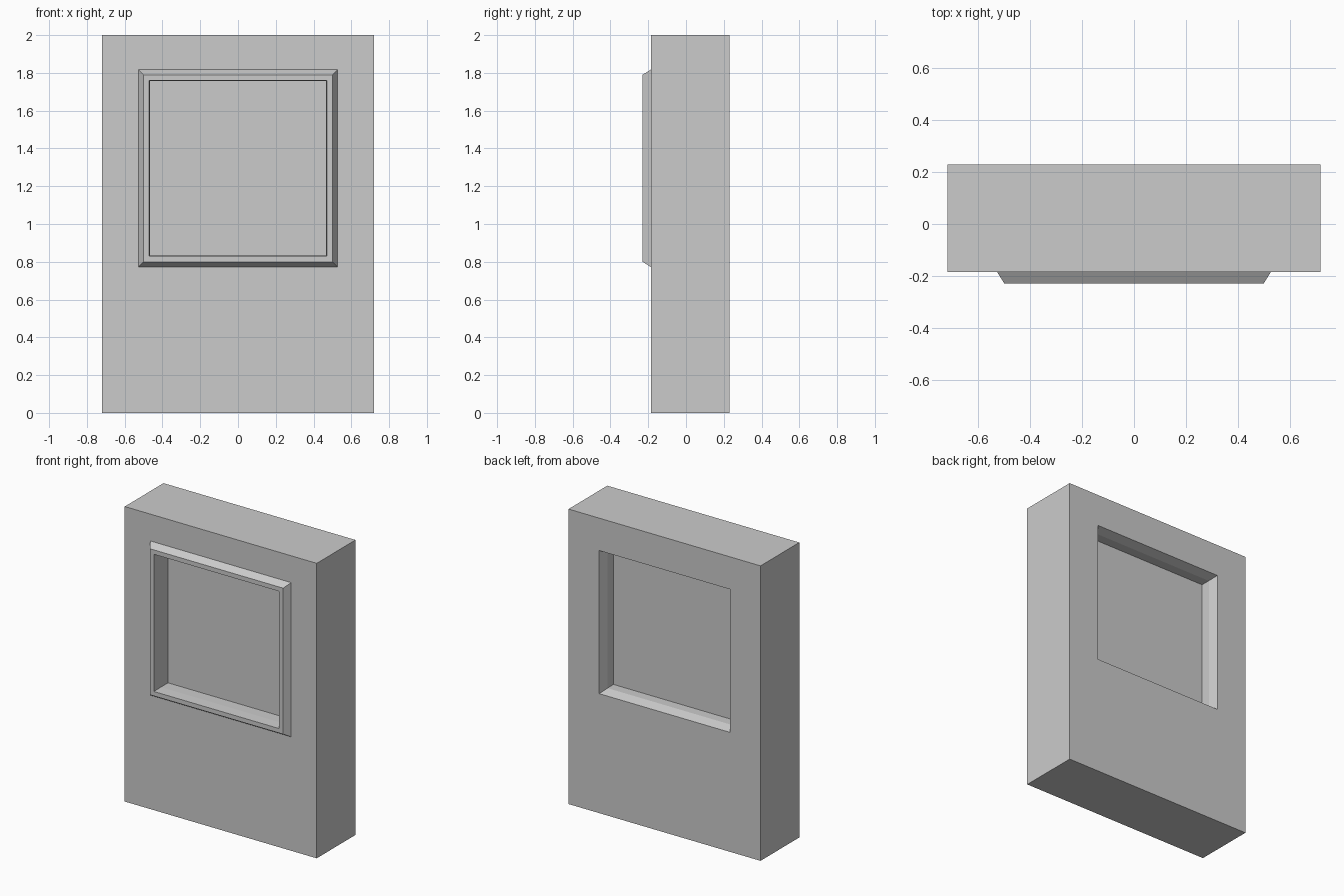
import bpy
import bmesh

if "Cube" in bpy.data.objects:
    bpy.data.objects.remove(bpy.data.objects["Cube"])

OPENING_Z = 1.295   # height of the window centre

grey = bpy.data.materials.new("concrete_grey")
grey.diffuse_color = (0.6, 0.6, 0.6, 1.0)
grey.use_nodes = True
grey.node_tree.nodes["Principled BSDF"].inputs["Base Color"].default_value = grey.diffuse_color


def window_loop(half_width, y):
    """Rectangle around the opening: x half-size, bottom, top, depth."""
    half_height = half_width - 0.005
    return (half_width, OPENING_Z - half_height, OPENING_Z + half_height, y)


def loft(name, loops, cap_start=False, cap_end=False):
    """Join rectangles one after another into a flat-faced shell."""
    bm = bmesh.new()
    rings = [[bm.verts.new(p) for p in
              ((-w, y, lo), (w, y, lo), (w, y, hi), (-w, y, hi))]
             for w, lo, hi, y in loops]
    for a, b in zip(rings, rings[1:]):
        for i in range(4):
            j = (i + 1) % 4
            bm.faces.new((a[i], b[i], b[j], a[j]))
    if cap_start:
        bm.faces.new(rings[0])
    if cap_end:
        bm.faces.new(rings[-1][::-1])
    mesh = bpy.data.meshes.new(name)
    bm.to_mesh(mesh)
    bm.free()
    mesh.materials.append(grey)
    obj = bpy.data.objects.new(name, mesh)
    bpy.context.collection.objects.link(obj)
    return obj


# Thick wall slab with the window opening left free on both faces
loft("wall", [
    window_loop(0.528, -0.185),
    (0.72, 0.0, 2.0, -0.185),
    (0.72, 0.0, 2.0, 0.23),
    window_loop(0.49, 0.23),
])

# Raised trim with a bevelled outer side
loft("window_trim", [
    window_loop(0.47, -0.23),
    window_loop(0.50, -0.23),
    window_loop(0.528, -0.185),
])

# Front recess ending in the pane
loft("front_pane", [
    window_loop(0.466, -0.084),
    window_loop(0.466, -0.16),
    window_loop(0.47, -0.23),
], cap_start=True)

# Back recess, slightly flared, ending in the pane
loft("back_pane", [
    window_loop(0.49, 0.23),
    window_loop(0.47, 0.17),
    window_loop(0.47, 0.105),
], cap_end=True)
